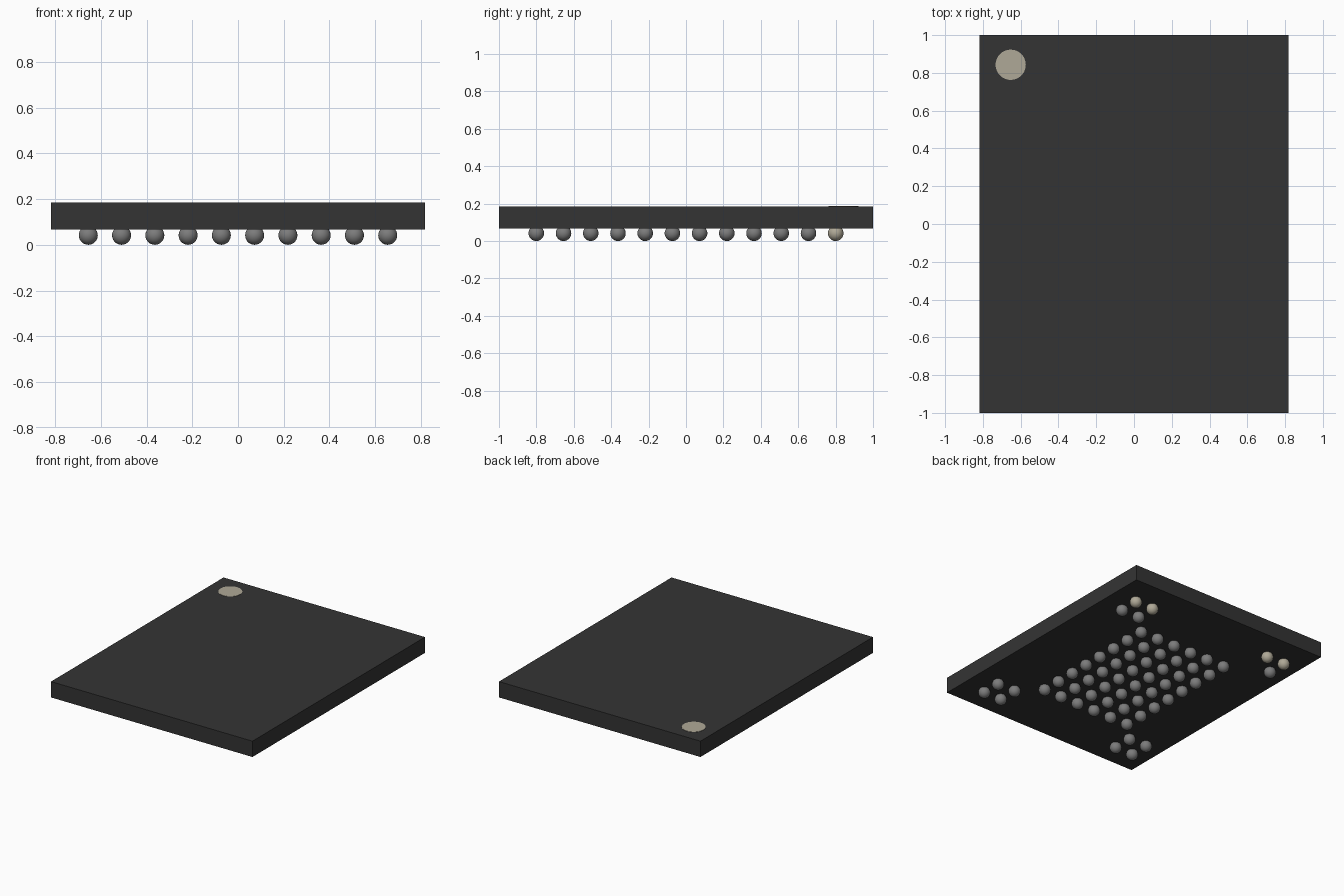
import bpy

cube = bpy.data.objects.get("Cube")
if cube:
    bpy.data.objects.remove(cube, do_unlink=True)


def material(name, r, g, b):
    mat = bpy.data.materials.new(name)
    mat.use_nodes = True
    mat.diffuse_color = (r, g, b, 1)
    mat.node_tree.nodes["Principled BSDF"].inputs["Base Color"].default_value = (r, g, b, 1)
    return mat


black = material("black plastic", 0.034, 0.034, 0.034)
grey = material("grey solder", 0.2, 0.2, 0.2)
tan = material("pale tan", 0.43, 0.395, 0.31)

# Package slab
BOTTOM, TOP = 0.068, 0.184
bpy.ops.mesh.primitive_cube_add(size=1, location=(0, 0, (BOTTOM + TOP) / 2))
body = bpy.context.object
body.name = "package_body"
body.scale = (1.635, 2, TOP - BOTTOM)
bpy.ops.object.transform_apply(location=False, rotation=False, scale=True)
body.data.materials.append(black)

# Round corner mark on the top face
bpy.ops.mesh.primitive_cylinder_add(vertices=48, radius=0.08, depth=0.004,
                                    location=(-0.653, 0.843, TOP))
mark = bpy.context.object
mark.name = "corner_mark"
mark.data.materials.append(tan)

# Solder ball meshes, one per colour, shared by every ball
RADIUS, PITCH = 0.0415, 0.1455
COLUMNS, ROWS = 10, 12


def ball_mesh(name, mat):
    bpy.ops.mesh.primitive_uv_sphere_add(segments=24, ring_count=14, radius=RADIUS)
    template = bpy.context.object
    bpy.ops.object.shade_smooth()
    mesh = template.data
    mesh.name = name
    mesh.materials.append(mat)
    bpy.data.objects.remove(template, do_unlink=True)
    return mesh


grey_ball = ball_mesh("grey_ball", grey)
tan_ball = ball_mesh("tan_ball", tan)


def has_ball(col, row):
    """Central block plus a two-by-two cluster in each corner, one ball left out."""
    centre = 2 <= col < COLUMNS - 2 and 2 <= row < ROWS - 2
    corner = (col < 2 or col >= COLUMNS - 2) and (row < 2 or row >= ROWS - 2)
    return (centre or corner) and (col, row) != (1, ROWS - 2)


# Ball grid; the rearmost row is tan
for col in range(COLUMNS):
    for row in range(ROWS):
        if has_ball(col, row):
            mesh = tan_ball if row == ROWS - 1 else grey_ball
            ball = bpy.data.objects.new(f"solder_ball_{col}_{row}", mesh)
            ball.location = ((col - (COLUMNS - 1) / 2) * PITCH,
                             (row - (ROWS - 1) / 2) * PITCH, RADIUS)
            bpy.context.collection.objects.link(ball)
